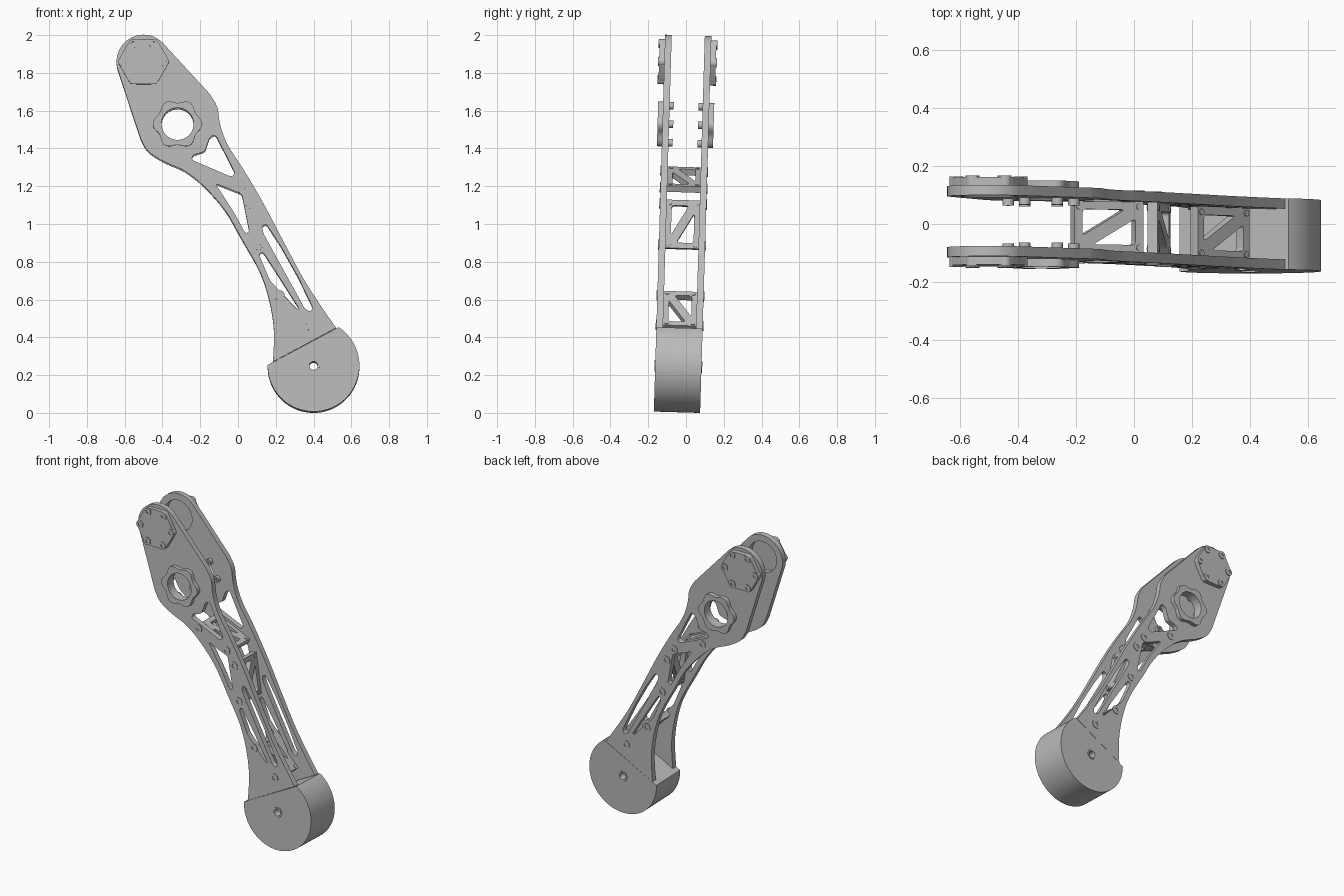
import bpy
import math
from mathutils import Matrix, Vector

cube = bpy.data.objects.get("Cube")
if cube:
    bpy.data.objects.remove(cube, do_unlink=True)

metal = bpy.data.materials.new("light_grey_metal")
metal.use_nodes = True
metal.diffuse_color = (0.5, 0.5, 0.5, 1)
metal.node_tree.nodes["Principled BSDF"].inputs["Base Color"].default_value = (0.5, 0.5, 0.5, 1)

# The whole arm leans slightly backwards
TILT = Matrix.Translation((0, -0.048, -0.0036)) @ Matrix.Rotation(-0.03, 4, "X")
FACING = Matrix.Rotation(math.pi / 2, 4, "X")
HALF_WIDTH, INNER = 0.1225, 0.0875
parts = []


def solid(name, loops, thickness, matrix):
    """Fill nested 2D loops (outline, then holes) and extrude them."""
    curve = bpy.data.curves.new(name, "CURVE")
    curve.dimensions = "2D"
    curve.fill_mode = "BOTH"
    curve.extrude = thickness / 2
    for loop in loops:
        spline = curve.splines.new("POLY")
        spline.points.add(len(loop) - 1)
        for point, (u, v) in zip(spline.points, loop):
            point.co = (u, v, 0, 1)
        spline.use_cyclic_u = True
    temp = bpy.data.objects.new(name + "_profile", curve)
    bpy.context.collection.objects.link(temp)
    bpy.context.view_layer.update()
    mesh = bpy.data.meshes.new_from_object(temp.evaluated_get(bpy.context.evaluated_depsgraph_get()))
    bpy.data.objects.remove(temp, do_unlink=True)
    bpy.data.curves.remove(curve)
    mesh.transform(TILT @ matrix)
    mesh.materials.clear()
    mesh.materials.append(metal)
    mesh.name = name
    obj = bpy.data.objects.new(name, mesh)
    bpy.context.collection.objects.link(obj)
    weld = obj.modifiers.new("weld", "WELD")
    weld.merge_threshold = 0.00005
    parts.append(obj)


def slab(name, loops, y0, y1):
    solid(name, loops, abs(y1 - y0), Matrix.Translation((0, (y0 + y1) / 2, 0)) @ FACING)


def arc(center, radius, start=0, end=360, steps=40, lobe=0):
    full = end - start == 360
    angles = [math.radians(start + (end - start) * i / (steps if full else steps - 1)) for i in range(steps)]
    return [(center[0] + (radius + lobe * math.cos(6 * a)) * math.cos(a),
             center[1] + (radius + lobe * math.cos(6 * a)) * math.sin(a)) for a in angles]


def rounded(points, radius=0.015):
    result = []
    pts = [Vector(p) for p in points]
    for i, p in enumerate(pts):
        ends = []
        for q in (pts[i - 1], pts[(i + 1) % len(pts)]):
            d = q - p
            ends.append(p + d.normalized() * min(radius, d.length * 0.45))
        for k in range(5):
            t = k / 4
            result.append(tuple(ends[0] * (1 - t) ** 2 + p * 2 * t * (1 - t) + ends[1] * t * t))
    return result


def flowing(points, steps=4):
    """Open smooth curve through the points."""
    pts = [Vector(p) for p in points]
    result = []
    for i in range(len(pts) - 1):
        a, b, c, d = pts[max(i - 1, 0)], pts[i], pts[i + 1], pts[min(i + 2, len(pts) - 1)]
        for k in range(steps):
            t = k / steps
            result.append(tuple(0.5 * (2 * b + (c - a) * t + (2 * a - 5 * b + 4 * c - d) * t ** 2
                                       + (3 * b - a - 3 * c + d) * t ** 3)))
    return result + [tuple(pts[-1])]


def six_around(center, radius):
    return arc(center, radius, steps=6)


# Key centres
HUB, RING, PIVOT = (-0.5, 1.86), (-0.32, 1.53), (0.4, 0.25)
BOLTS = [(-0.195, 1.283), (0.01, 1.195), (0.067, 1.11), (0.105, 0.89), (0.22, 0.622), (0.373, 0.467)]

# Side plate outline and its cutouts
left_edge = flowing([(-0.515, 1.45), (-0.475, 1.385), (-0.39, 1.33), (-0.28, 1.28), (-0.18, 1.2),
                     (-0.07, 1.075), (0.02, 0.92), (0.115, 0.75), (0.165, 0.6), (0.19, 0.44), (0.185, 0.27)])
right_edge = flowing([(0.52, 0.45), (0.46, 0.535), (0.35, 0.705), (0.245, 0.9), (0.14, 1.1), (0.035, 1.28),
                      (-0.055, 1.42), (-0.095, 1.53), (-0.11, 1.62), (-0.15, 1.69)])
outline = left_edge + right_edge + arc(HUB, 0.143, 38, 195, 28)
cutouts = [
    rounded([(-0.15, 1.46), (-0.12, 1.475), (-0.015, 1.27), (-0.035, 1.25), (-0.245, 1.34), (-0.24, 1.365),
             (-0.175, 1.385)]),
    rounded([(-0.12, 1.215), (0.02, 1.16), (0.06, 0.96), (0.04, 0.95), (-0.02, 1.06)]),
    rounded([(0.125, 0.99), (0.15, 1.0), (0.225, 0.885), (0.315, 0.725), (0.395, 0.56), (0.385, 0.535),
             (0.355, 0.55), (0.25, 0.74), (0.135, 0.95)]),
    rounded([(0.11, 0.84), (0.13, 0.855), (0.215, 0.725), (0.325, 0.55), (0.31, 0.55), (0.17, 0.7)]),
]

for side, s in (("front", -1), ("back", 1)):
    face = s * HALF_WIDTH

    def out(height):
        return face + s * height

    slab(side + "_side_plate", [outline, arc(HUB, 0.1), arc(RING, 0.085)] + cutouts, s * INNER, face)

    # Upper hub cap with its corner screws
    slab(side + "_hub_cap", [rounded(six_around(HUB, 0.138), 0.03)], face, out(0.028))
    for p in six_around(HUB, 0.11):
        slab(side + "_hub_screw", [arc(p, 0.024, steps=16), six_around(p, 0.011)], face, out(0.033))

    # Lobed bearing ring, screwed from the inside
    slab(side + "_bearing_ring", [arc(RING, 0.121, steps=72, lobe=0.01), arc(RING, 0.085)], face, out(0.026))
    for p in six_around(RING, 0.113):
        slab(side + "_ring_screw", [arc(p, 0.02, steps=16), six_around(p, 0.01)], s * INNER, s * (INNER - 0.022))

    # Screws that hold the braces
    for p in BOLTS:
        slab(side + "_plate_screw", [arc(p, 0.027, steps=20), six_around(p, 0.013)], face, out(0.004))

    # Pivot nut
    slab(side + "_pivot_nut", [six_around(PIVOT, 0.035), arc(PIVOT, 0.022, steps=20)], face, out(0.004))

# Round motor housing at the lower end
slab("motor_housing", [arc(PIVOT, 0.243, 179, 417, 64), arc(PIVOT, 0.022, steps=20)], -HALF_WIDTH, HALF_WIDTH)

# Cross braces between the plates, with two triangular windows each
for name, start, end, flip in (("upper_brace", 0, 1, -1), ("middle_brace", 2, 3, 1), ("lower_brace", 4, 5, -1)):
    a, b = Vector(BOLTS[start]), Vector(BOLTS[end])
    mid, d = (a + b) / 2, (b - a).normalized()
    half = (b - a).length / 2 + 0.018
    axes = Matrix(((d.x, 0, -d.y, mid.x), (0, 1, 0, 0), (d.y, 0, d.x, mid.y), (0, 0, 0, 1)))
    u, v = half - 0.03, INNER - 0.027
    window = rounded([(-u, -v * flip), (-u, (v - 0.03) * flip), (u - 0.04, -v * flip)])
    frame = [(-half, -INNER), (half, -INNER), (half, INNER), (-half, INNER)]
    solid(name, [frame, window, [(-x, -y) for x, y in window]], 0.035, axes)
    for i in (-1, 1):
        for j in (-1, 1):
            p = (i * (half - 0.017), j * (INNER - 0.017))
            solid(name + "_screw", [arc(p, 0.011, steps=12)], 0.043, axes)

# Crisp edges, smooth curved walls
bpy.ops.object.select_all(action="DESELECT")
for obj in parts:
    obj.select_set(True)
bpy.context.view_layer.objects.active = parts[0]
bpy.ops.object.convert(target="MESH")
bpy.ops.object.shade_smooth_by_angle(angle=math.radians(30))
